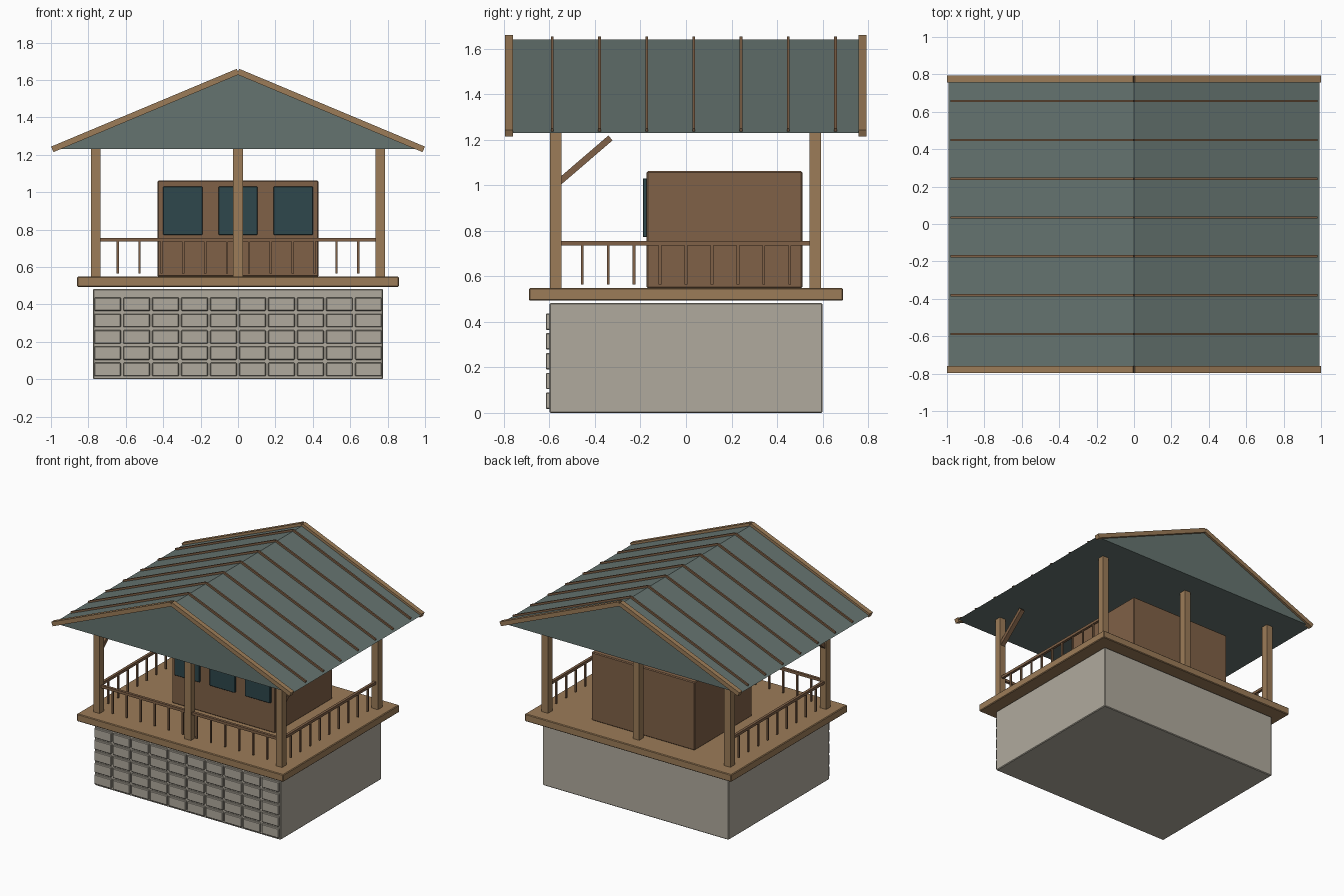
import bpy
import bmesh
from math import atan2, hypot
from mathutils import Matrix, Vector

default = bpy.data.objects.get("Cube")
if default:
    bpy.data.objects.remove(default, do_unlink=True)


def material(name, rgb):
    """Flat material from 0-255 display values, stored as linear."""
    lin = [((c / 255 + 0.055) / 1.055) ** 2.4 for c in rgb] + [1.0]
    mat = bpy.data.materials.new(name)
    mat.use_nodes = True
    mat.diffuse_color = lin
    mat.node_tree.nodes["Principled BSDF"].inputs["Base Color"].default_value = lin
    return mat


TIMBER = material("light timber", (156, 124, 88))
BROWN = material("brown timber", (128, 97, 71))
STONE = material("grey stone", (176, 170, 157))
SLATE = material("slate roofing", (101, 116, 112))
GLASS = material("dark glass", (46, 71, 76))


def finish(name, bm, mat, bevel=0):
    mesh = bpy.data.meshes.new(name)
    bm.to_mesh(mesh)
    bm.free()
    mesh.materials.append(mat)
    obj = bpy.data.objects.new(name, mesh)
    bpy.context.collection.objects.link(obj)
    if bevel:
        mod = obj.modifiers.new("soft edges", "BEVEL")
        mod.width = bevel
        mod.segments = 1
    return obj


def add_box(bm, low, high):
    low, high = Vector(low), Vector(high)
    place = Matrix.Translation((low + high) / 2) @ Matrix.Diagonal((high - low).to_4d())
    bmesh.ops.create_cube(bm, size=1, matrix=place)


def box(name, low, high, mat, bevel=0):
    bm = bmesh.new()
    add_box(bm, low, high)
    return finish(name, bm, mat, bevel)


def beam(name, start, end, width, depth, mat):
    """Square-ended beam; width is horizontal, depth is across the slope."""
    start, end = Vector(start), Vector(end)
    d = end - start
    flat = atan2(d.y, d.x)
    pitch = atan2(d.z, hypot(d.x, d.y))
    place = (Matrix.Translation((start + end) / 2) @ Matrix.Rotation(flat, 4, "Z")
             @ Matrix.Rotation(-pitch, 4, "Y")
             @ Matrix.Diagonal((d.length, width, depth, 1)))
    bm = bmesh.new()
    bmesh.ops.create_cube(bm, size=1, matrix=place)
    return finish(name, bm, mat)


# Stone base with a coursed front face
box("stone_base", (-0.775, -0.6, 0), (0.775, 0.6, 0.483), STONE, 0.005)
bm = bmesh.new()
for row in range(5):
    z = 0.053 + 0.087 * row
    for col in range(10):
        x = 0.155 * (col - 4.5)
        add_box(bm, (x - 0.071, -0.616, z - 0.036), (x + 0.071, -0.59, z + 0.036))
finish("front_stone_blocks", bm, STONE, 0.004)

# Deck and cabin
box("deck", (-0.86, -0.69, 0.493), (0.86, 0.69, 0.549), TIMBER, 0.005)
box("cabin", (-0.43, -0.173, 0.548), (0.43, 0.512, 1.062), BROWN, 0.006)
for side, x in (("right", -0.295), ("middle", 0), ("left", 0.295)):
    box(f"{side}_window", (x - 0.105, -0.19, 0.772), (x + 0.105, -0.165, 1.03),
        GLASS, 0.003)

# Posts along the front and back
for end, y in (("front", -0.572), ("back", 0.568)):
    for side, x in (("right", -0.76), ("middle", 0), ("left", 0.76)):
        box(f"{end}_{side}_post", (x - 0.026, y - 0.026, 0.548),
            (x + 0.026, y + 0.026, 1.235), TIMBER)

# Front railing
box("front_rail", (-0.74, -0.582, 0.736), (0.74, -0.562, 0.756), BROWN)
bm = bmesh.new()
for i in range(12):
    x = 0.117 * (i - 5.5)
    add_box(bm, (x - 0.006, -0.578, 0.565), (x + 0.006, -0.566, 0.74))
finish("front_balusters", bm, BROWN)

# Side railings and braces
for side, x in (("right", -0.76), ("left", 0.76)):
    box(f"{side}_rail", (x - 0.01, -0.55, 0.736), (x + 0.01, 0.545, 0.756), BROWN)
    bm = bmesh.new()
    for i in range(9):
        y = 0.114 * (i - 4)
        add_box(bm, (x - 0.006, y - 0.006, 0.565), (x + 0.006, y + 0.006, 0.74))
    finish(f"{side}_balusters", bm, BROWN)
    beam(f"{side}_brace", (x, -0.56, 1.012), (x, -0.332, 1.208), 0.035, 0.028, BROWN)

# Solid gable roof
bm = bmesh.new()
profile = [bm.verts.new((x, -0.775, z)) for x, z in ((-0.993, 1.23), (0.993, 1.23), (0, 1.64))]
gable = bm.faces.new(profile)
extruded = bmesh.ops.extrude_face_region(bm, geom=[gable])["geom"]
bmesh.ops.translate(bm, vec=(0, 1.55, 0),
                    verts=[v for v in extruded if isinstance(v, bmesh.types.BMVert)])
bmesh.ops.recalc_face_normals(bm, faces=bm.faces)
finish("roof", bm, SLATE)

# Barge boards at both gables and raised seams down each slope
for side, s in (("right", -1), ("left", 1)):
    for end, y in (("front", -0.778), ("back", 0.775)):
        beam(f"{end}_{side}_barge_board", (0, y, 1.645), (s * 0.993, y, 1.229),
             0.036, 0.032, TIMBER)
    for i in range(7):
        y = -0.588 + 0.2075 * i
        beam(f"{side}_roof_seam_{i + 1}", (0, y, 1.646), (s * 0.978, y, 1.241),
             0.012, 0.018, BROWN)
